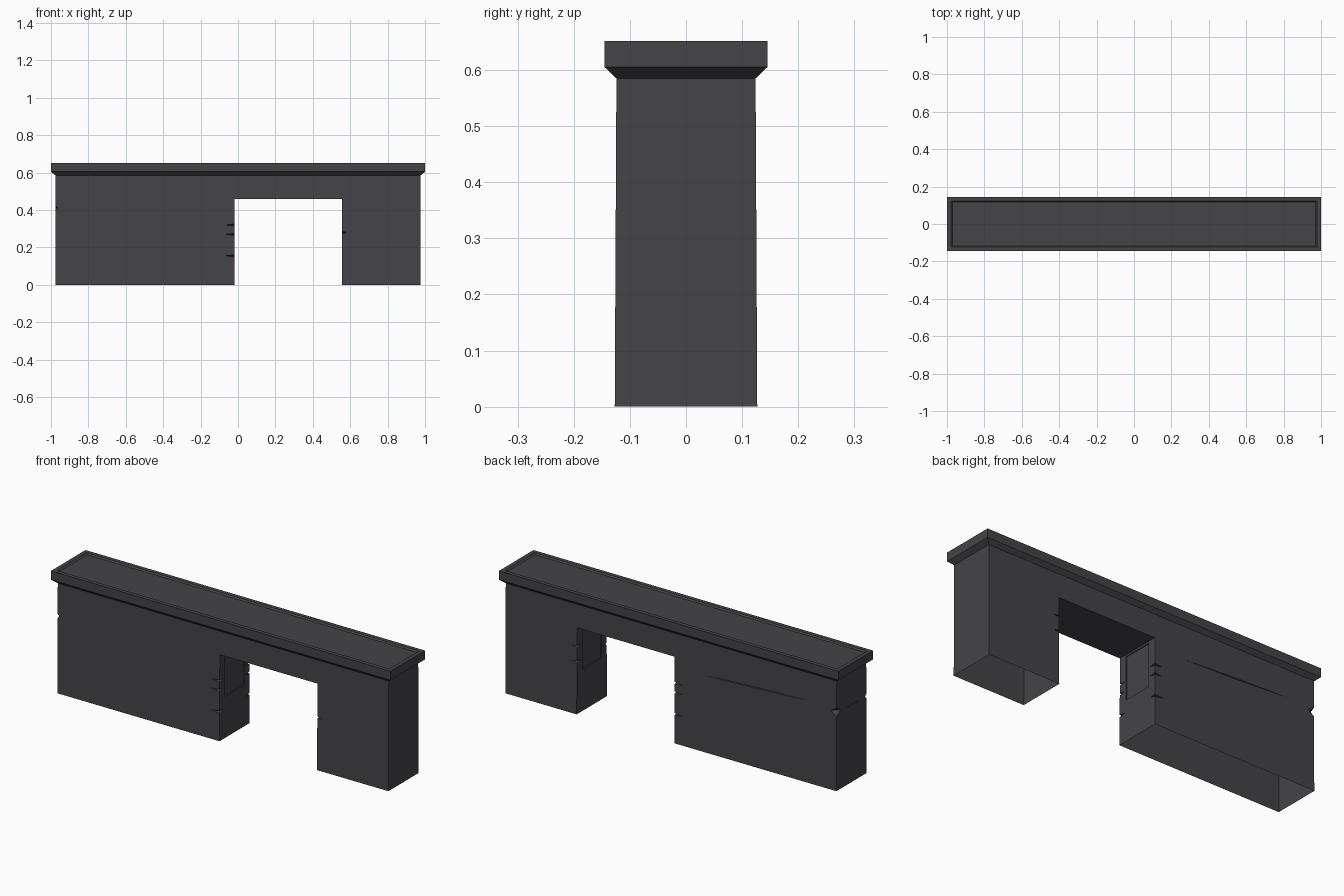
import bpy, bmesh, math
from mathutils import Matrix, Vector

if "Cube" in bpy.data.objects:
    bpy.data.objects.remove(bpy.data.objects["Cube"])

stone = bpy.data.materials.new("dark_grey_stone")
stone.diffuse_color = (0.058, 0.056, 0.063, 1)
stone.use_nodes = True
stone.node_tree.nodes["Principled BSDF"].inputs["Base Color"].default_value = stone.diffuse_color


def add_object(name, bm):
    bmesh.ops.recalc_face_normals(bm, faces=bm.faces[:])
    me = bpy.data.meshes.new(name)
    bm.to_mesh(me)
    bm.free()
    me.materials.append(stone)
    ob = bpy.data.objects.new(name, me)
    bpy.context.collection.objects.link(ob)
    return ob


# Wall: front outline with a doorway, slightly thicker towards the ground
TOP = 0.585
outline = [(-0.975, 0), (-0.02, 0), (-0.02, 0.46), (0.555, 0.46),
           (0.555, 0), (0.975, 0), (0.975, TOP), (-0.975, TOP)]
bm = bmesh.new()
sides = []
for s in (-1, 1):
    sides.append([bm.verts.new((x, s * (0.124 + 0.003 * (1 - z / TOP)), z)) for x, z in outline])
    bm.faces.new(sides[-1])
n = len(outline)
for i in range(n):
    j = (i + 1) % n
    bm.faces.new((sides[0][i], sides[0][j], sides[1][j], sides[1][i]))
wall = add_object("wall_with_doorway", bm)

# Cutters for chips, cracks and the shallow jamb panels
cut = bmesh.new()


def chip(loc, radii, tilt=0.0):
    m = (Matrix.Translation(loc) @ Matrix.Rotation(tilt, 4, 'Y')
         @ Matrix.Diagonal((*radii, 1)))
    p = [cut.verts.new(m @ Vector(c)) for c in
         ((1, 0, 0), (0, 1, 0), (-1, 0, 0), (0, -1, 0), (0, 0, 1), (0, 0, -1))]
    for i in range(4):
        j = (i + 1) % 4
        cut.faces.new((p[i], p[j], p[4]))
        cut.faces.new((p[j], p[i], p[5]))


# door edge chips
for z in (0.32, 0.27, 0.155):
    for s in (-1, 1):
        chip((-0.02, s * 0.126, z), (0.05, 0.035, 0.006))
for s, z in ((-1, 0.28), (1, 0.36), (1, 0.28)):
    chip((0.555, s * 0.126, z), (0.03, 0.035, 0.006))
# broken corners at the left end, joined by a crack
chip((-0.98, 0.13, 0.42), (0.045, 0.045, 0.03))
chip((-0.98, -0.13, 0.41), (0.02, 0.03, 0.02))
chip((-0.977, 0, 0.412), (0.006, 0.075, 0.006))
# long crack on the back
chip((-0.51, 0.126, 0.423), (0.39, 0.006, 0.004), math.atan2(0.035, 0.78))
# panels in the door jambs
for x in (-0.02, 0.555):
    bmesh.ops.create_cube(cut, size=1, matrix=Matrix.Translation((x, 0, 0.335))
                          @ Matrix.Diagonal((0.01, 0.16, 0.23, 1)))
cutter = add_object("damage_cutter", cut)
cutter.hide_render = True

mod = wall.modifiers.new("damage", 'BOOLEAN')
mod.operation = 'DIFFERENCE'
mod.solver = 'EXACT'
mod.object = cutter
dg = bpy.context.evaluated_depsgraph_get()
cut_mesh = bpy.data.meshes.new_from_object(wall.evaluated_get(dg))
wall.modifiers.clear()
wall.data = cut_mesh
bpy.data.objects.remove(cutter)

# Wall is a hollow shell: open underneath and under the coping
bm = bmesh.new()
bm.from_mesh(cut_mesh)
open_faces = [f for f in bm.faces if all(v.co.z < 1e-4 for v in f.verts)
              or all(v.co.z > TOP - 1e-4 for v in f.verts)]
bmesh.ops.delete(bm, geom=open_faces, context='FACES')
bm.to_mesh(cut_mesh)
bm.free()

# Coping: flared underside, upright rim and a slightly sunken top
rings = [(0.975, 0.124, TOP), (1.0, 0.145, 0.605), (1.0, 0.145, 0.652),
         (0.979, 0.124, 0.652), (0.971, 0.117, 0.645)]
bm = bmesh.new()
loops = [[bm.verts.new((sx * x, sy * y, z)) for sx, sy in ((-1, -1), (1, -1), (1, 1), (-1, 1))]
         for x, y, z in rings]
for a, b in zip(loops, loops[1:]):
    for i in range(4):
        j = (i + 1) % 4
        bm.faces.new((a[i], a[j], b[j], b[i]))
bm.faces.new(loops[-1])
add_object("coping", bm)
